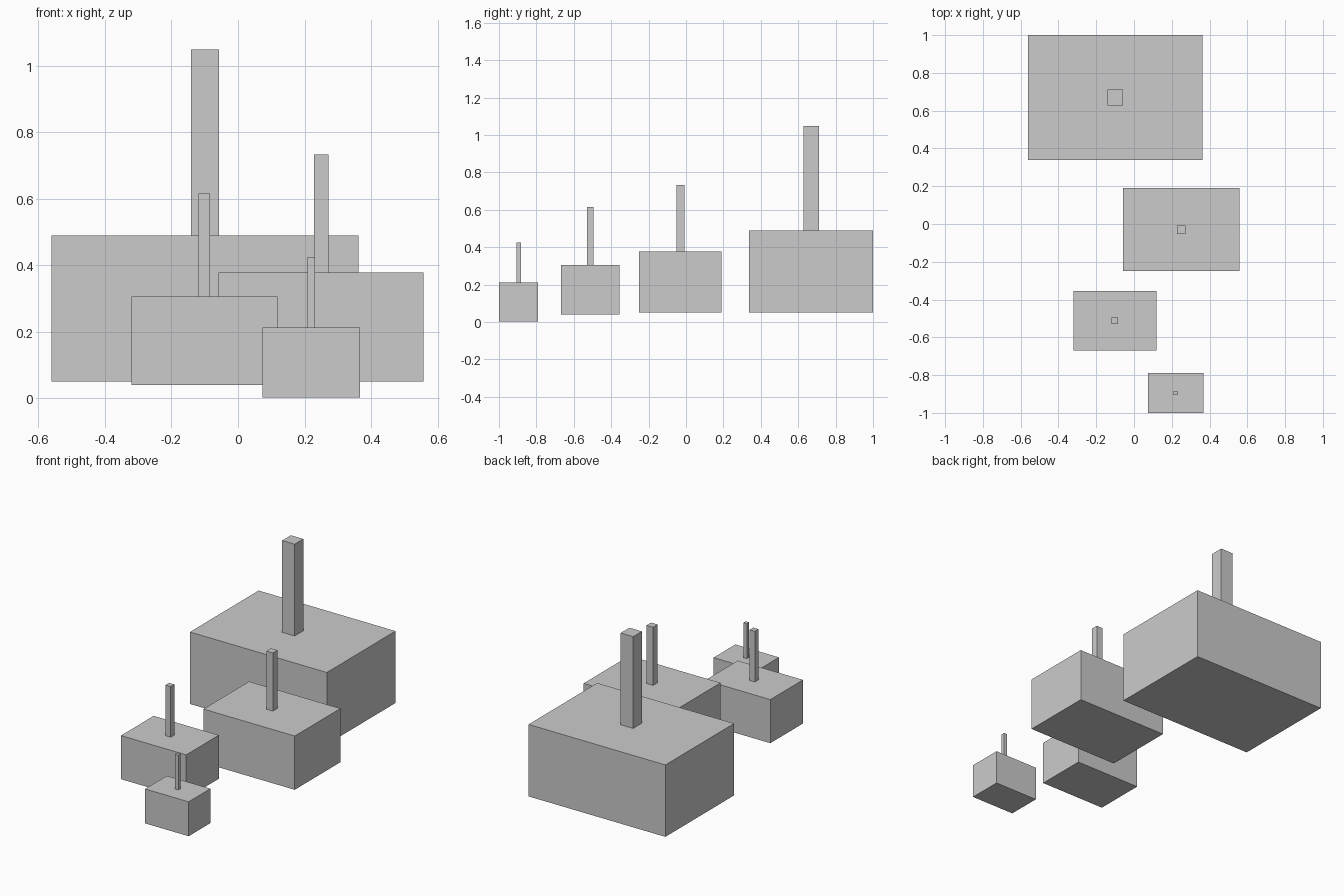
import bpy

if "Cube" in bpy.data.objects:
    bpy.data.objects.remove(bpy.data.objects["Cube"])


def box(name, x, y, z):
    """Axis-aligned box from (min, max) ranges."""
    bpy.ops.mesh.primitive_cube_add(
        size=1, location=[(a + b) / 2 for a, b in (x, y, z)])
    ob = bpy.context.object
    ob.name = name
    ob.scale = [b - a for a, b in (x, y, z)]
    bpy.ops.object.transform_apply(location=False, rotation=False, scale=True)


# centre x, centre y, width, depth, bottom, block top, post width, post top
blocks = {
    "large": (-0.099, 0.669, 0.924, 0.662, 0.05, 0.489, 0.084, 1.049),
    "medium": (0.25, -0.03, 0.616, 0.44, 0.05, 0.378, 0.044, 0.733),
    "small": (-0.101, -0.512, 0.44, 0.315, 0.04, 0.306, 0.035, 0.615),
    "tiny": (0.22, -0.895, 0.294, 0.21, 0.002, 0.212, 0.023, 0.425),
}

for size, (cx, cy, w, d, z0, z1, p, z2) in blocks.items():
    # Wide block with a slim square post standing on its top
    box(size + "_block", (cx - w / 2, cx + w / 2), (cy - d / 2, cy + d / 2), (z0, z1))
    box(size + "_post", (cx - p / 2, cx + p / 2), (cy - p / 2, cy + p / 2), (z1, z2))
